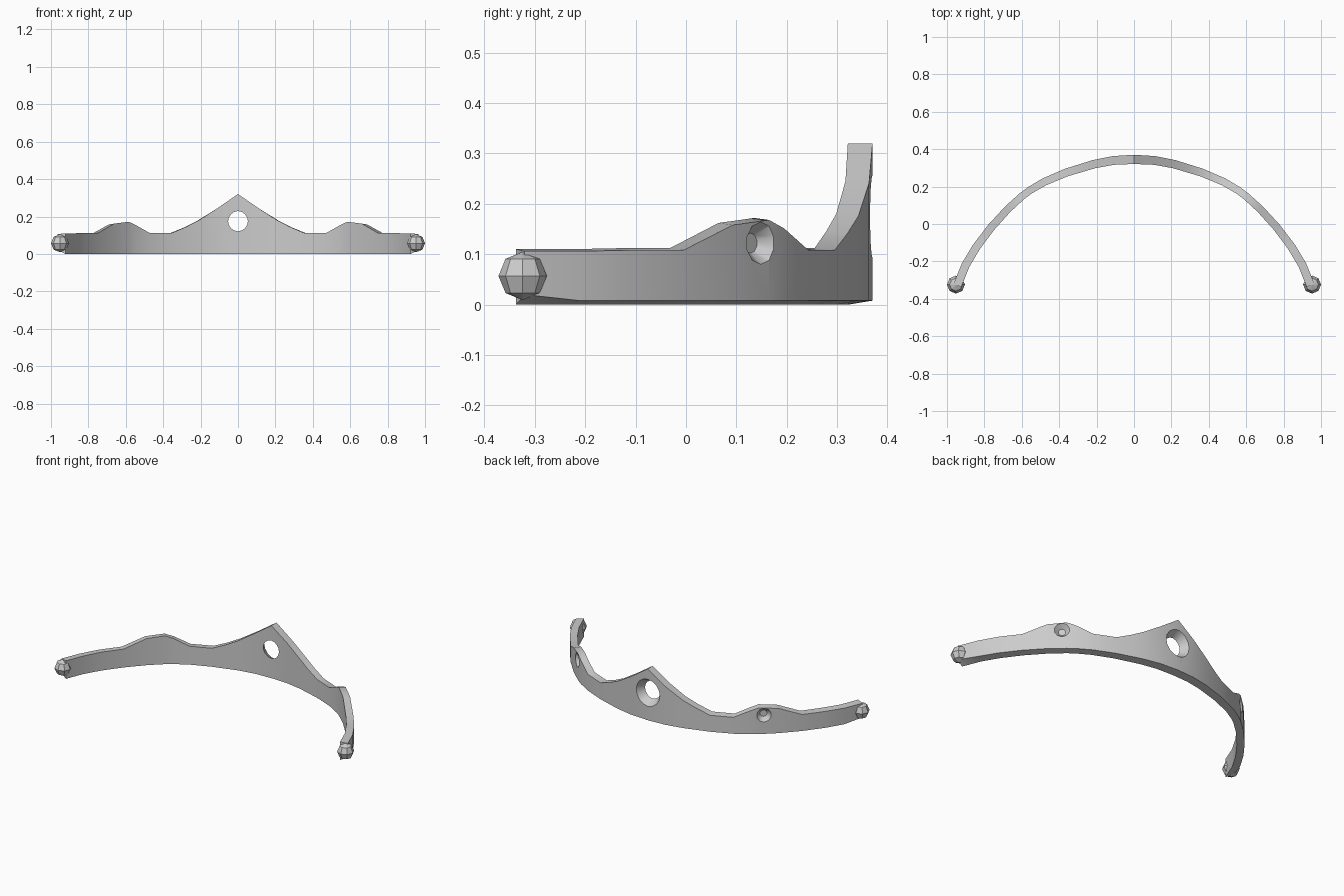
import bpy
import bmesh
import math
from mathutils import Vector

if "Cube" in bpy.data.objects:
    bpy.data.objects.remove(bpy.data.objects["Cube"], do_unlink=True)

metal = bpy.data.materials.new("grey metal")
metal.use_nodes = True
GREY = (0.6, 0.6, 0.6, 1)
metal.diffuse_color = GREY
metal.node_tree.nodes["Principled BSDF"].inputs["Base Color"].default_value = GREY


def make_object(name, bm):
    bmesh.ops.recalc_face_normals(bm, faces=bm.faces)
    mesh = bpy.data.meshes.new(name)
    bm.to_mesh(mesh)
    bm.free()
    mesh.materials.append(metal)
    obj = bpy.data.objects.new(name, mesh)
    bpy.context.scene.collection.objects.link(obj)
    return obj


def cone_cutter(name, inner, direction, length, r_inner, r_outer, sides):
    """Truncated cone widening from an inner point along a direction."""
    bm = bmesh.new()
    bmesh.ops.create_cone(bm, cap_ends=True, segments=sides,
                          radius1=r_inner, radius2=r_outer, depth=length)
    obj = make_object(name, bm)
    d = Vector(direction).normalized()
    obj.rotation_euler = d.to_track_quat('Z', 'Y').to_euler()
    obj.location = Vector(inner) + d * length / 2
    obj.hide_render = True
    return obj


# Half of the outer curve: x, y, height of the crest
half = [
    (0, 0.37, 0.32), (0.115, 0.363, 0.245), (0.22, 0.342, 0.18),
    (0.29, 0.32, 0.145), (0.37, 0.295, 0.112), (0.49, 0.243, 0.112),
    (0.57, 0.195, 0.155), (0.61, 0.165, 0.172), (0.69, 0.093, 0.162),
    (0.78, -0.005, 0.112), (0.86, -0.11, 0.112), (0.92, -0.21, 0.11),
    (0.965, -0.32, 0.11),
]
path = [(-x, y, z) for x, y, z in reversed(half[1:])] + half

# Band: four-sided section swept along the curve
bm = bmesh.new()
rings = []
last = len(path) - 1
for i, (x, y, top) in enumerate(path):
    a, b = path[max(i - 1, 0)], path[min(i + 1, last)]
    tangent = Vector((b[0] - a[0], b[1] - a[1])).normalized()
    thick = 0.039 + 0.01 * abs(abs(x) - 0.6) / 0.6
    ix, iy = x + tangent.y * thick, y - tangent.x * thick
    low = 0.02 if i in (0, last) else 0.008
    lip = 0 if x == 0 else 0.004
    section = [(x, y, low), (x, y, top - lip), (ix, iy, top), (ix, iy, 0)]
    rings.append([bm.verts.new(p) for p in section])
for r, s in zip(rings, rings[1:]):
    for k in range(4):
        n = (k + 1) % 4
        bm.faces.new((r[k], r[n], s[n], s[k]))
bm.faces.new(rings[0])
bm.faces.new(rings[-1])
bmesh.ops.triangulate(bm, faces=bm.faces)
band = make_object("band", bm)

# Centre through-hole flaring to the back, and shallow side sockets
cutters = [cone_cutter("centre_hole_cutter", (0, 0.30, 0.175), (0, 1, 0),
                       0.09, 0.042, 0.094, 16)]
for side in (-1, 1):
    normal = Vector((side * 0.66, 0.75, 0)).normalized()
    surface = Vector((side * 0.63, 0.149, 0.122))
    cutters.append(cone_cutter("side_socket_cutter", surface - normal * 0.028,
                               normal, 0.036, 0.02, 0.05, 10))
for cutter in cutters:
    cut = band.modifiers.new("cut", 'BOOLEAN')
    cut.operation = 'DIFFERENCE'
    cut.solver = 'EXACT'
    cut.object = cutter
bpy.context.view_layer.update()
graph = bpy.context.evaluated_depsgraph_get()
band_mesh = bpy.data.meshes.new_from_object(band.evaluated_get(graph))
band.modifiers.clear()
band.data = band_mesh
for cutter in cutters:
    bpy.data.objects.remove(cutter, do_unlink=True)

bpy.ops.object.select_all(action='DESELECT')
band.select_set(True)
bpy.context.view_layer.objects.active = band
bpy.ops.object.shade_smooth_by_angle(angle=math.radians(30))

# Faceted balls capping both ends
for name, side in (("left_end_ball", 1), ("right_end_ball", -1)):
    bm = bmesh.new()
    bmesh.ops.create_uvsphere(bm, u_segments=8, v_segments=4, radius=0.048)
    ball = make_object(name, bm)
    ball.location = (side * 0.952, -0.324, 0.057)
